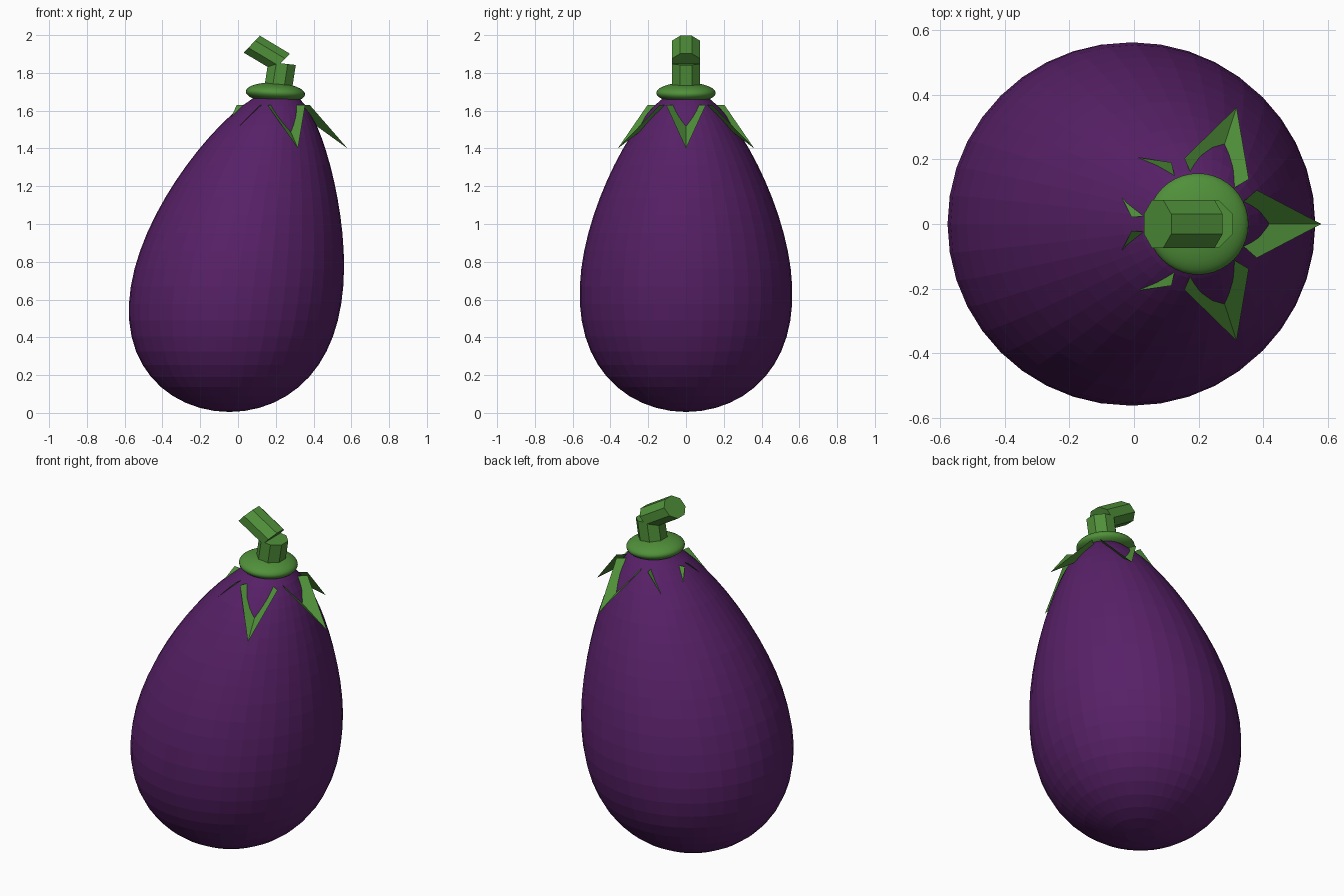
import bpy, bmesh, math
from mathutils import Vector

if "Cube" in bpy.data.objects:
    bpy.data.objects.remove(bpy.data.objects["Cube"])


def material(name, rgb):
    m = bpy.data.materials.new(name)
    m.diffuse_color = (*rgb, 1)
    m.use_nodes = True
    m.node_tree.nodes["Principled BSDF"].inputs["Base Color"].default_value = m.diffuse_color
    return m


purple = material("aubergine purple", (0.095, 0.0145, 0.135))
green = material("leaf green", (0.08, 0.28, 0.042))


def finish(bm, name, mat, solid=True):
    if solid:
        bmesh.ops.recalc_face_normals(bm, faces=bm.faces[:])
    me = bpy.data.meshes.new(name)
    bm.to_mesh(me)
    bm.free()
    me.materials.append(mat)
    ob = bpy.data.objects.new(name, me)
    bpy.context.collection.objects.link(ob)
    return ob


def loft(name, rings, mat):
    # join closed rings of points and cap both ends
    bm = bmesh.new()
    vs = [[bm.verts.new(p) for p in ring] for ring in rings]
    n = len(vs[0])
    for a, b in zip(vs, vs[1:]):
        for i in range(n):
            j = (i + 1) % n
            bm.faces.new((a[i], a[j], b[j], b[i]))
    bm.faces.new(vs[0])
    bm.faces.new(vs[-1])
    return finish(bm, name, mat)


def octagon(centre, u, v):
    # eight sides with a flat facing along u
    c, u, v = Vector(centre), Vector(u), Vector(v)
    k = 1 / math.cos(math.pi / 8)
    return [c + (u * math.cos(a) + v * math.sin(a)) * k
            for a in ((i + 0.5) * math.pi / 4 for i in range(8))]


# Fruit body: a sphere tapered to the top and bent toward +x
bpy.ops.mesh.primitive_uv_sphere_add(segments=40, ring_count=28, radius=1)
body = bpy.context.object
body.name = "fruit_body"
body.data.materials.append(purple)
for vert in body.data.vertices:
    x, y, t = vert.co
    z = 0.858 + 0.853 * t
    r = 0.539 * (1 - 0.316 * t)
    vert.co = (x * r - 0.045 + 0.089 * z * z, y * r, z)

# Rounded collar under the stem
bpy.ops.mesh.primitive_uv_sphere_add(segments=40, ring_count=20, radius=1,
                                     location=(0.198, 0, 1.694),
                                     rotation=(0, math.radians(3), 0))
collar = bpy.context.object
collar.name = "collar"
collar.scale = (0.157, 0.157, 0.054)
collar.data.materials.append(green)
bpy.ops.object.shade_smooth()

# Two-piece bent stem
u, v = (0.073, 0, -0.008), (0, 0.074, 0)
loft("stem_lower", [octagon((0.208, 0, 1.69), u, v), octagon((0.233, 0, 1.85), u, v)], green)
u = (0.0425, 0, 0.045)
loft("stem_upper", [octagon((0.232, 0, 1.857), u, v), octagon((0.073, 0, 1.952), u, v)], green)

# Five folded sepals around the collar
bm = bmesh.new()
for k in range(5):
    a = 2 * math.pi * k / 5
    out = Vector((math.cos(a), math.sin(a), 0))
    side = Vector((-math.sin(a), math.cos(a), 0))

    def pt(r, s, z):
        return bm.verts.new(Vector((0.2, 0, z)) + out * r + side * s)
    base, tip = pt(0.06, 0, 1.631), pt(0.38, 0, 1.40)
    left, right = pt(0.18, 0.105, 1.63), pt(0.18, -0.105, 1.63)
    bm.faces.new((base, tip, left))
    bm.faces.new((base, right, tip))
finish(bm, "sepals", green, solid=False)
